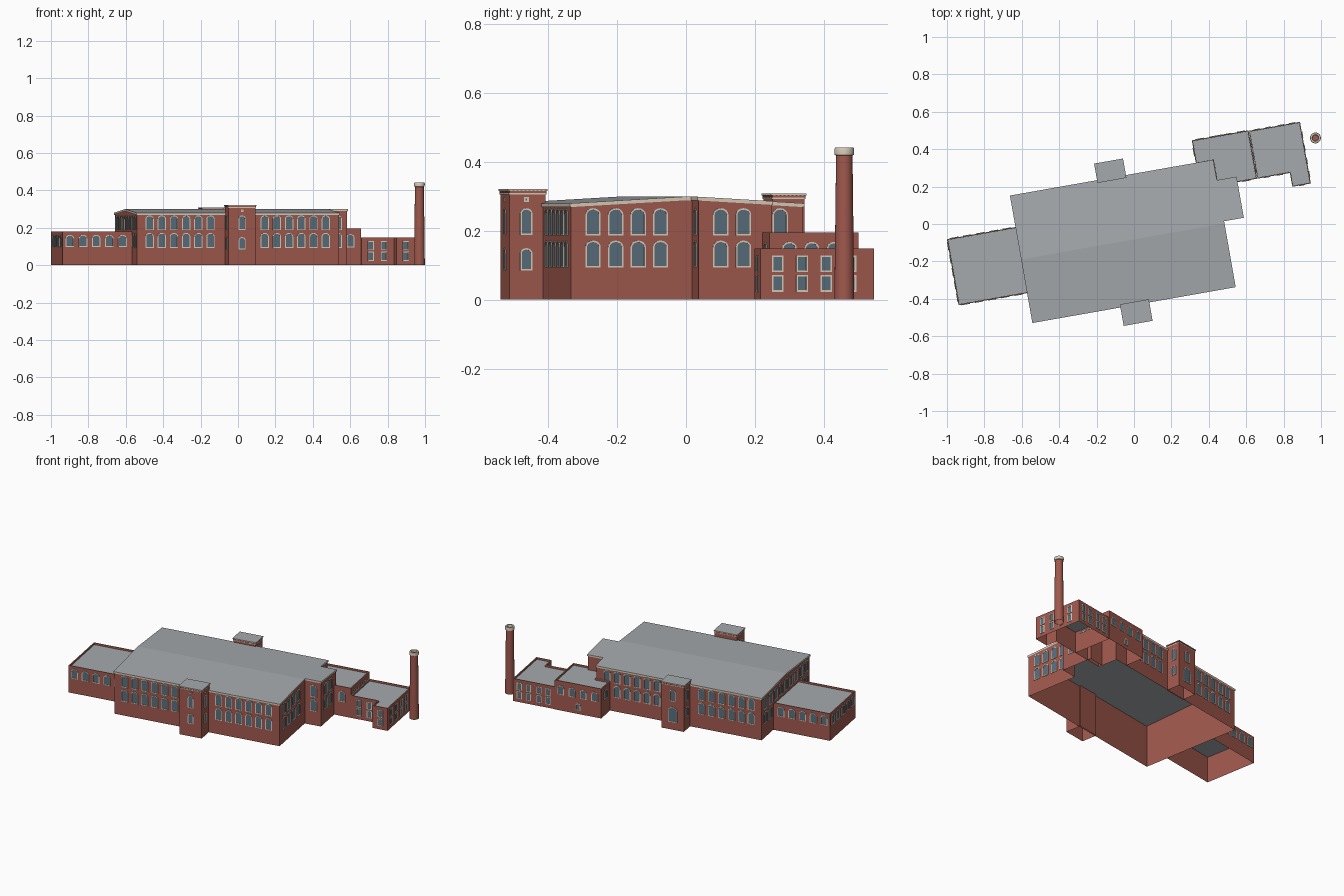
import bpy, bmesh, math
from mathutils import Vector

if "Cube" in bpy.data.objects:
    bpy.data.objects.remove(bpy.data.objects["Cube"])

ROT = math.radians(10)


def mat(name, r, g, b):
    m = bpy.data.materials.new(name)
    m.diffuse_color = (r, g, b, 1)
    m.use_nodes = True
    m.node_tree.nodes["Principled BSDF"].inputs["Base Color"].default_value = m.diffuse_color
    return m


BRICK = mat("brick", 0.35, 0.10, 0.075)
ROOF = mat("roof_grey", 0.38, 0.40, 0.42)
CREAM = mat("cream_stone", 0.68, 0.60, 0.49)
GLASS = mat("glass", 0.10, 0.155, 0.20)
MATS = [BRICK, ROOF, CREAM, GLASS]


def finish(name, bm):
    me = bpy.data.meshes.new(name)
    bm.to_mesh(me)
    bm.free()
    for m in MATS:
        me.materials.append(m)
    ob = bpy.data.objects.new(name, me)
    ob.rotation_euler.z = ROT
    bpy.context.collection.objects.link(ob)
    return ob


def rect(u0, u1, v0, v1):
    return [(u0, v0), (u1, v0), (u1, v1), (u0, v1)]


def offset(pts, d):
    # mitred outward offset of a counter-clockwise right-angled outline
    out = []
    for i, p in enumerate(pts):
        a = (Vector(p) - Vector(pts[i - 1])).normalized()
        b = (Vector(pts[(i + 1) % len(pts)]) - Vector(p)).normalized()
        out.append((p[0] + d * (a.y + b.y), p[1] - d * (a.x + b.x)))
    return out


def shell(name, pts, top, bottom=None, side=0, cap=1, ridge=None, parapet=False):
    # open-bottomed block; top and bottom are functions of v
    bm = bmesh.new()
    bm.faces.new([bm.verts.new((u, v, 0)) for u, v in pts])
    if ridge is not None:
        bmesh.ops.bisect_plane(bm, geom=bm.verts[:] + bm.edges[:] + bm.faces[:],
                               plane_co=(0, ridge, 0), plane_no=(0, 1, 0))
    caps = bm.faces[:]
    rim = [e for e in bm.edges if e.is_boundary]
    low = [g for g in bmesh.ops.extrude_edge_only(bm, edges=rim)["geom"]
           if isinstance(g, bmesh.types.BMVert)]
    lowset = set(low)
    for v in bm.verts:
        v.co.z = (bottom(v.co.y) if bottom else 0) if v in lowset else top(v.co.y)
    bmesh.ops.recalc_face_normals(bm, faces=bm.faces)
    bm.normal_update()
    if caps[0].normal.z < 0:
        bmesh.ops.reverse_faces(bm, faces=bm.faces)
    for f in bm.faces:
        f.material_index = side
    for f in caps:
        f.material_index = cap or 0
    if parapet:
        ring = bmesh.ops.inset_region(bm, faces=caps, thickness=0.007)["faces"]
        inner = bmesh.ops.inset_region(bm, faces=caps, thickness=0.0005, depth=-0.012)["faces"]
        for f in ring:
            f.material_index = 2
        for f in inner:
            f.material_index = 0
    if cap is None:
        bmesh.ops.delete(bm, geom=caps, context="FACES_ONLY")
    return finish(name, bm)


def flat(h):
    return lambda v: h


SIDES = {"S": ((1, 0), (0, -1)), "E": ((0, 1), (1, 0)),
         "N": ((-1, 0), (0, 1)), "W": ((0, -1), (-1, 0))}


def outline(w, z0, z1, arch, t):
    a, zb = w / 2 - t, z0 + t
    if not arch:
        return [(-a, zb), (a, zb), (a, z1 - t), (-a, z1 - t)]
    spring = z1 - 0.42 * w
    pts = [(-a, zb), (a, zb)]
    for i in range(9):
        k = math.pi * i / 8
        pts.append((a * math.cos(k), spring + (0.42 * w - t) * math.sin(k)))
    return pts


def windows(name, specs):
    # spec: side, wall coordinate, positions, [(z0, z1)], width, arched
    bm = bmesh.new()
    for side, wall, places, rows, w, arch in specs:
        t, n = SIDES[side]
        for p in places:
            bu, bv = (p, wall) if side in "SN" else (wall, p)
            for z0, z1 in rows:
                def ring(inset, d):
                    return [bm.verts.new((bu + t[0] * a + n[0] * d, bv + t[1] * a + n[1] * d, z))
                            for a, z in outline(w, z0, z1, arch, inset)]
                loops = [ring(0, 0), ring(0, 0.003), ring(0.0045, 0.003), ring(0.0045, 0.001)]
                for A, B in zip(loops, loops[1:]):
                    for i in range(len(A)):
                        j = (i + 1) % len(A)
                        bm.faces.new((A[i], A[j], B[j], B[i])).material_index = 2
                bm.faces.new(loops[-1]).material_index = 3
    return finish(name, bm)


# Main hall with shallow gable roof and stair bay on the right
RIDGE = -0.081


def rz(v):
    return 0.300 - 0.020 * abs(v - RIDGE) / 0.345


hall = [(-0.623, -0.423), (0.473, -0.423), (0.473, -0.065), (0.580, -0.065),
        (0.580, 0.150), (0.473, 0.150), (0.473, 0.261), (-0.623, 0.261)]
shell("main_hall_walls", hall, lambda v: rz(v) - 0.002, cap=None, ridge=RIDGE)
shell("main_hall_roof", offset(hall, 0.004), rz, lambda v: rz(v) - 0.011, side=2, ridge=RIDGE)

TWO = [(0.093, 0.172), (0.187, 0.266)]
left = [-0.555 + 0.0662 * i for i in range(6)]
right = [0.070 + 0.0662 * i for i in range(6)]
windows("main_hall_windows", [
    ("S", -0.423, left + right, TWO, 0.045, True),
    ("N", 0.261, left + right[:5], TWO, 0.045, True),
    ("N", 0.261, right[5:], TWO[1:], 0.045, True),
    ("E", 0.473, [-0.358, -0.291, -0.225, -0.159], TWO, 0.045, True),
    ("E", 0.473, [0.194], TWO[1:], 0.045, True),
    ("E", 0.580, [0.0, 0.067], TWO, 0.045, True),
    ("S", -0.065, [0.530], TWO, 0.045, True),
    ("W", -0.623, [-0.371 + 0.0725 * i for i in range(9)], TWO[1:], 0.045, True),
    ("W", -0.623, [-0.371, -0.308, 0.140, 0.205], TWO[:1], 0.045, True),
])


# Stair towers on the front and rear
def tower(name, u0, u1, v0, v1, h):
    base = rect(u0, u1, v0, v1)
    shell(name + "_walls", base, flat(h - 0.004), cap=None)
    shell(name + "_coping", offset(base, 0.005), flat(h), flat(h - 0.005), side=2)
    shell(name + "_band", offset(base, 0.003), flat(h - 0.011), flat(h - 0.015), side=2, cap=2)
    bm = bmesh.new()
    for side, wall, lo, hi in (("S", v0, u0, u1), ("N", v1, u0, u1),
                               ("W", u0, v0, v1), ("E", u1, v0, v1)):
        n = round((hi - lo) / 0.0125)
        for i in range(n):
            p = lo + (i + 0.5) * (hi - lo) / n
            c = (p, wall) if side in "SN" else (wall, p)
            r = bmesh.ops.create_cube(bm, size=0.006)
            bmesh.ops.translate(bm, verts=r["verts"], vec=(c[0], c[1], h - 0.008))
    finish(name + "_dentils", bm)


tower("front_tower", -0.144, 0.003, -0.522, -0.415, 0.321)
tower("rear_tower", -0.149, -0.002, 0.255, 0.350, 0.308)
TW = [(0.085, 0.150), (0.188, 0.266)]
windows("tower_windows", [
    ("S", -0.522, [-0.07], TW, 0.038, True),
    ("E", 0.003, [-0.472], TW, 0.036, True),
    ("W", -0.144, [-0.472], TW, 0.036, True),
    ("N", 0.350, [-0.075], [(0.050, 0.150)], 0.062, True),
    ("N", 0.350, [-0.075], TW[1:], 0.040, True),
    ("E", -0.002, [0.307], TW, 0.036, True),
    ("W", -0.149, [0.307], TW, 0.036, True),
    ("S", -0.522, [-0.07], [(0.284, 0.298)], 0.014, False),
    ("E", 0.003, [-0.472], [(0.284, 0.298)], 0.014, False),
])

# Left annex
shell("left_annex", rect(-0.999, -0.620, -0.265, 0.094), flat(0.18), parapet=True)
row = [-0.960 + 0.0715 * i for i in range(5)]
windows("left_annex_windows", [
    ("S", -0.265, row, [(0.097, 0.162)], 0.046, True),
    ("N", 0.094, row, [(0.097, 0.162)], 0.046, True),
    ("W", -0.999, [-0.225 + 0.07 * i for i in range(5)], [(0.097, 0.162)], 0.046, True),
])

# Rear link building, between hall and boiler house
shell("rear_link", [(0.475, 0.124), (0.690, 0.124), (0.690, 0.387), (0.382, 0.387),
                    (0.382, 0.260), (0.475, 0.260)], flat(0.196), parapet=True)
windows("rear_link_windows", [
    ("S", 0.124, [0.632], [(0.095, 0.166)], 0.043, True),
    ("N", 0.387, [0.425, 0.500, 0.575, 0.650], [(0.105, 0.166)], 0.043, True),
    ("N", 0.387, [0.535], [(0.025, 0.070)], 0.032, True),
    ("W", 0.382, [0.323], [(0.105, 0.166)], 0.043, True),
    ("E", 0.690, [0.183, 0.249, 0.315], [(0.120, 0.168)], 0.043, True),
])

# Boiler house
shell("boiler_house", [(0.691, 0.124), (0.868, 0.124), (0.868, 0.049), (0.969, 0.049),
                       (0.969, 0.384), (0.691, 0.384)], flat(0.149), parapet=True)
LOW = [(0.023, 0.072), (0.080, 0.129)]
windows("boiler_house_windows", [
    ("S", 0.124, [0.743, 0.814], LOW, 0.034, False),
    ("S", 0.049, [0.920], LOW, 0.034, False),
    ("E", 0.969, [0.100, 0.171, 0.243, 0.314], LOW, 0.034, False),
    ("N", 0.384, [0.735, 0.795, 0.865, 0.925], LOW, 0.034, False),
])

# Chimney, turned from a profile
bm = bmesh.new()
profile = [(0.029, 0), (0.024, 0.419), (0.028, 0.421), (0.029, 0.436),
           (0.027, 0.442), (0.018, 0.442), (0.016, 0.428), (0.0, 0.428)]
vs = [bm.verts.new((r, 0, z)) for r, z in profile]
es = [bm.edges.new(p) for p in zip(vs, vs[1:])]
bmesh.ops.spin(bm, geom=vs + es, cent=(0, 0, 0), axis=(0, 0, 1), angle=math.tau, steps=24)
bmesh.ops.remove_doubles(bm, verts=bm.verts, dist=0.0001)
bmesh.ops.recalc_face_normals(bm, faces=bm.faces)
for f in bm.faces:
    c = f.calc_center_median()
    f.material_index = 2 if c.z > 0.4195 and c.xy.length > 0.0165 else 0
chimney = finish("chimney", bm)
chimney.location = (0.970, 0.460, 0)
bpy.context.view_layer.objects.active = chimney
chimney.select_set(True)
bpy.ops.object.shade_smooth_by_angle(angle=math.radians(30))
